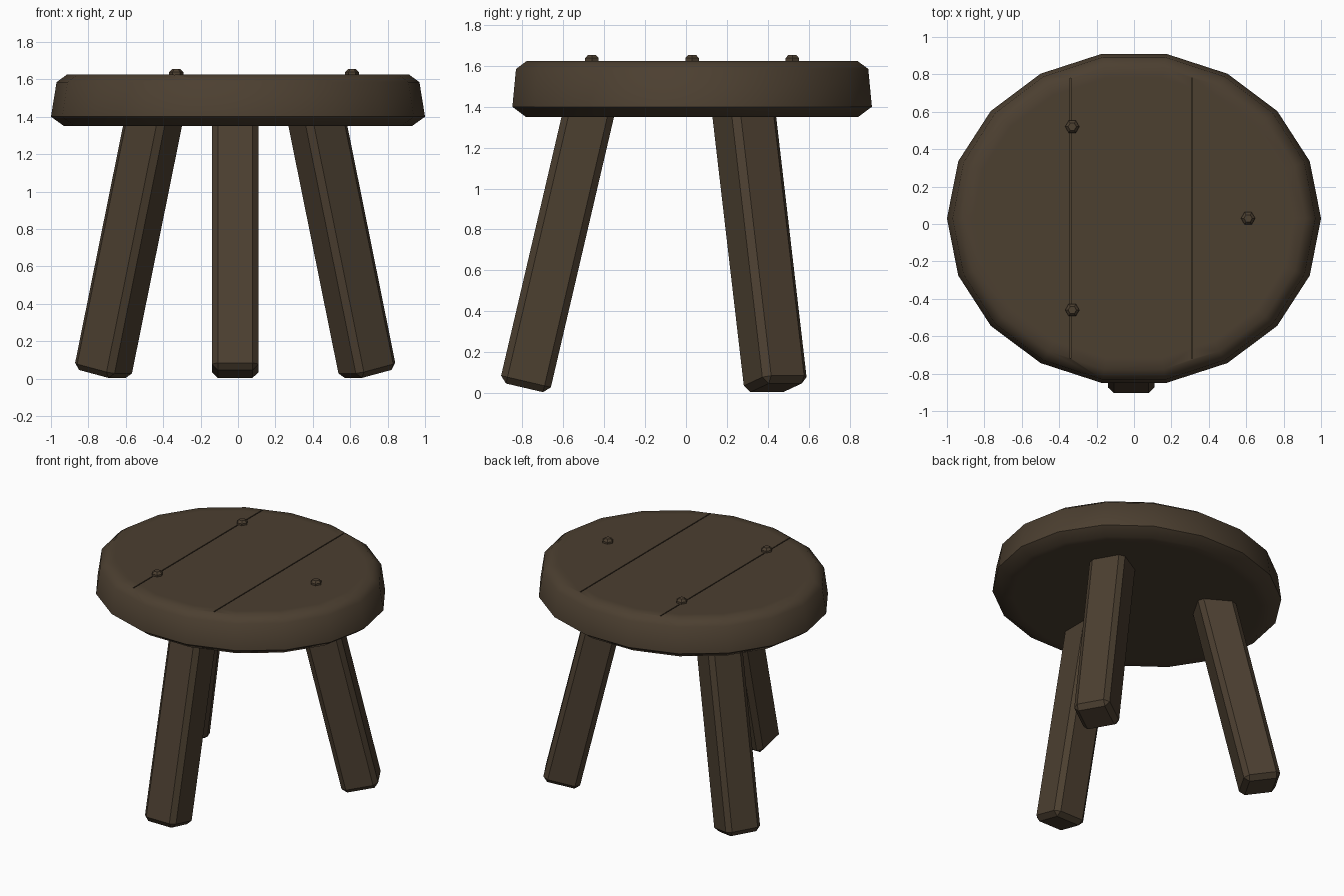
import bpy, bmesh, math
from mathutils import Matrix, Vector

if "Cube" in bpy.data.objects:
    bpy.data.objects.remove(bpy.data.objects["Cube"])

wood = bpy.data.materials.new("dark_wood")
wood.diffuse_color = (0.072, 0.050, 0.030, 1)
wood.use_nodes = True
wood.node_tree.nodes["Principled BSDF"].inputs["Base Color"].default_value = wood.diffuse_color


def make(name, bm):
    bmesh.ops.recalc_face_normals(bm, faces=bm.faces)
    mesh = bpy.data.meshes.new(name)
    bm.to_mesh(mesh)
    bm.free()
    obj = bpy.data.objects.new(name, mesh)
    mesh.materials.append(wood)
    bpy.context.collection.objects.link(obj)
    return obj


def activate(obj):
    bpy.ops.object.select_all(action='DESELECT')
    obj.select_set(True)
    bpy.context.view_layer.objects.active = obj


def lathe(name, rings, sides, center, start=0.0):
    """Stack of elliptical rings (rx, ry, z), capped at both ends."""
    bm = bmesh.new()
    loops = []
    for rx, ry, z in rings:
        angles = [start + math.tau * i / sides for i in range(sides)]
        loops.append([bm.verts.new((center[0] + rx * math.cos(a),
                                    center[1] + ry * math.sin(a), z)) for a in angles])
    for a, b in zip(loops, loops[1:]):
        for i in range(sides):
            j = (i + 1) % sides
            bm.faces.new((a[i], a[j], b[j], b[i]))
    bm.faces.new(loops[0][::-1])
    bm.faces.new(loops[-1])
    return make(name, bm)


# Seat: eighteen-sided slab with chamfered rims
seat = lathe("seat", [(0.86, 0.76, 1.35), (0.93, 0.825, 1.35), (1.0, 0.893, 1.40),
                      (0.97, 0.875, 1.585), (0.915, 0.82, 1.625), (0.86, 0.76, 1.625)],
             18, (0, 0.03))

# Plank seams cut into the top of the seat
for x in (-0.34, 0.31):
    bm = bmesh.new()
    bmesh.ops.create_cube(bm, size=1, matrix=Matrix.Translation((x, 0.03, 1.63))
                          @ Matrix.Diagonal((0.007, 1.5, 0.03, 1)))
    cutter = make("seam_cutter", bm)
    cutter.hide_render = True
    activate(seat)
    mod = seat.modifiers.new("seam", 'BOOLEAN')
    mod.operation = 'DIFFERENCE'
    mod.solver = 'EXACT'
    mod.object = cutter
    bpy.ops.object.modifier_apply(modifier=mod.name)
    bpy.data.objects.remove(cutter)
activate(seat)
bpy.ops.object.shade_smooth_by_angle(angle=math.radians(50))

# Pegs: small six-sided domes on the seat
for i, (x, y) in enumerate([(-0.33, 0.52), (0.61, 0.03), (-0.33, -0.46)]):
    lathe(f"peg_{i + 1}", [(0.038, 0.038, 1.60), (0.038, 0.038, 1.638), (0.022, 0.022, 1.654)],
          6, (x, y))

# Legs: three splayed square posts with chamfered edges
HALF = 0.125
for name, degrees in (("front_leg", -90), ("right_leg", 30), ("left_leg", 150)):
    out = Vector((math.cos(math.radians(degrees)), math.sin(math.radians(degrees)), 0))
    middle = Vector((-0.015, 0.03, 0))
    foot = middle + out * 0.82 + Vector((0, 0, 0.025))
    top = middle + out * 0.485 + Vector((0, 0, 1.46))
    axis = (top - foot).normalized()
    side = axis.cross(out).normalized()
    depth = side.cross(axis)
    frame = Matrix((depth, side, axis)).transposed().to_4x4()
    bm = bmesh.new()
    bmesh.ops.create_cube(bm, size=1, matrix=Matrix.Diagonal(
        (2 * HALF, 2 * HALF, (top - foot).length, 1)))
    bmesh.ops.bevel(bm, geom=bm.edges[:], offset=0.032, segments=1, affect='EDGES')
    bm.transform(Matrix.Translation((foot + top) / 2) @ frame)
    make(name, bm)
